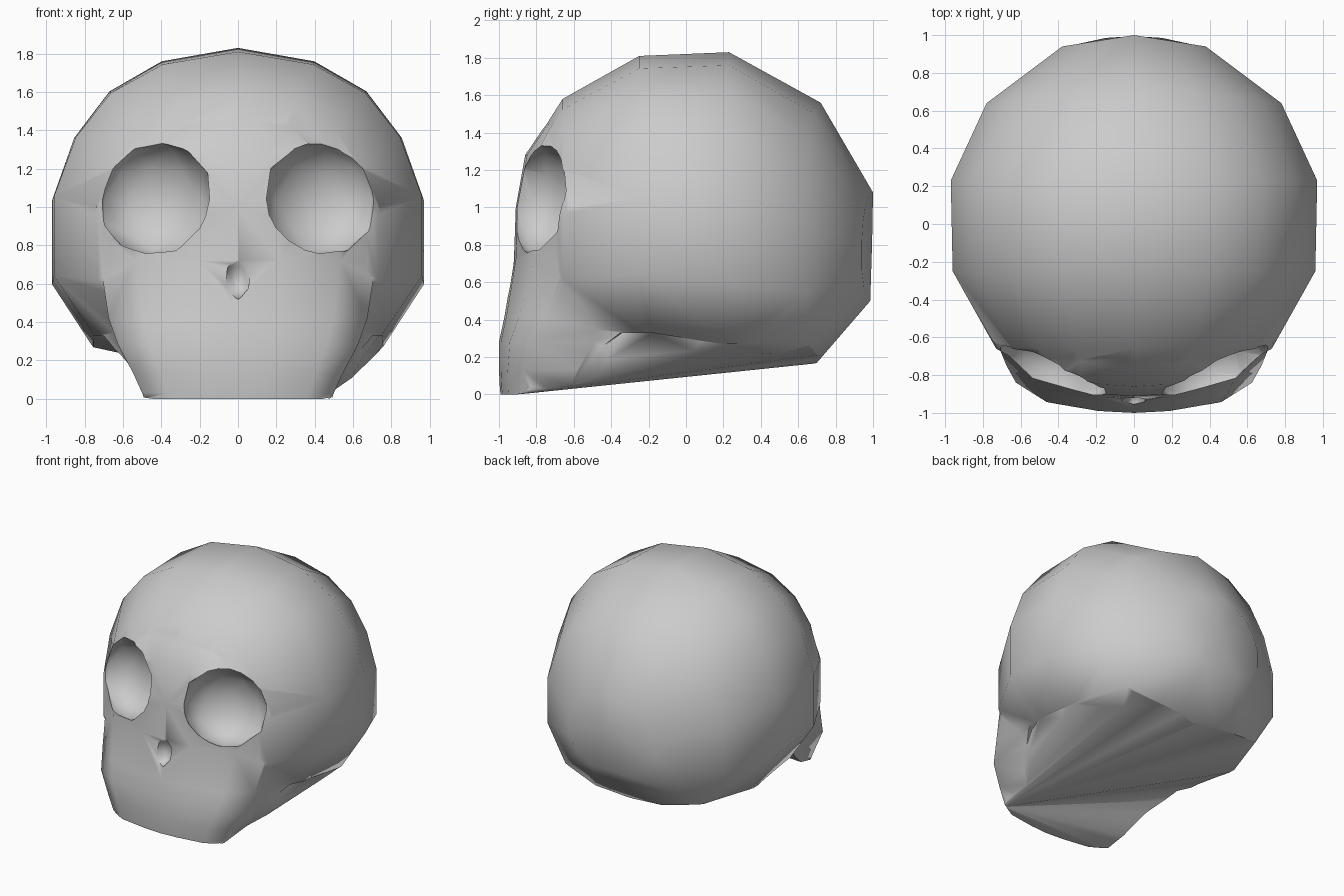
import bpy, bmesh, math

if "Cube" in bpy.data.objects:
    bpy.data.objects.remove(bpy.data.objects["Cube"])


def finish(bm, name):
    bmesh.ops.recalc_face_normals(bm, faces=bm.faces)
    me = bpy.data.meshes.new(name)
    bm.to_mesh(me)
    bm.free()
    ob = bpy.data.objects.new(name, me)
    bpy.context.collection.objects.link(ob)
    return ob


def loft(name, rings, bulge=0):
    """Skin closed rings of equal length and close both ends with a fan."""
    bm = bmesh.new()
    vs = [[bm.verts.new(p) for p in ring] for ring in rings]
    n = len(vs[0])
    for a, b in zip(vs, vs[1:]):
        for i in range(n):
            bm.faces.new((a[i], a[(i + 1) % n], b[(i + 1) % n], b[i]))
    for ring, push in ((vs[0], 0), (vs[-1], bulge)):
        mid = sum((v.co for v in ring), ring[0].co * 0) / n
        mid.y += push
        c = bm.verts.new(mid)
        for i in range(n):
            bm.faces.new((ring[i], ring[(i + 1) % n], c))
    return finish(bm, name)


def mirrored(half, closed_end=False):
    """Half outline starting on the centre line -> full closed outline."""
    back = half[1:-1] if closed_end else half[1:]
    return half + [(-x, y, z) for x, y, z in reversed(back)]


def base_cutter(rim, hub):
    """Everything below the rim; the underside is one fan from a jaw corner."""
    bm = bmesh.new()
    n = len(rim)
    inner = [bm.verts.new(p) for p in rim]
    outer = [bm.verts.new((x * 1.5, y * 1.5, z)) for x, y, z in rim]
    floor = [bm.verts.new((x * 1.5, y * 1.5, -1)) for x, y, z in rim]
    for i in range(n):
        j = (i + 1) % n
        bm.faces.new((inner[i], inner[j], outer[j], outer[i]))
        bm.faces.new((outer[i], outer[j], floor[j], floor[i]))
    for k in range(1, n - 1):
        bm.faces.new((inner[hub], inner[(hub + k) % n], inner[(hub + k + 1) % n]))
    bm.faces.new(floor)
    return finish(bm, "base_cutter")


def cutter(name, loc, scale, turn, sub=2):
    bpy.ops.mesh.primitive_ico_sphere_add(subdivisions=sub, radius=1, location=loc,
                                          rotation=(0, 0, turn))
    ob = bpy.context.object
    ob.name = name
    ob.scale = scale
    return ob


def combine(target, other, op):
    m = target.modifiers.new(op, 'BOOLEAN')
    m.object, m.operation, m.solver = other, op, 'EXACT'
    bpy.context.view_layer.update()
    bpy.ops.object.select_all(action='DESELECT')
    target.select_set(True)
    bpy.context.view_layer.objects.active = target
    bpy.ops.object.modifier_apply(modifier=m.name)
    bpy.data.objects.remove(other)


# Cranium: one half profile scaled along y
profile = [(0, 1), (.41, .955), (.69, .855), (.88, .70), (1, .49), (1, .21), (.78, 0)]
# y, half width, top, rim height, base half width, base height, bow of the ring
sections = [(-.85, .50, 1.28, .60, .40, -.04, -.06),
            (-.66, .73, 1.58, .36, .46, -.05, 0),
            (-.25, .96, 1.81, .33, .66, -.03, 0),
            (.23, .97, 1.83, .27, .62, .0, 0),
            (.72, .78, 1.56, .27, .30, .17, .08),
            (1.0, .38, 1.08, .56, .15, .50, .06)]
rings = []
for y, w, top, rim, bw, bz, bow in sections:
    half = [(x * w, y - bow * x, rim + h * (top - rim)) for x, h in profile]
    half.append((bw, y - max(bow, 0) * .25, bz))
    rings.append(mirrored(half))
skull = loft("skull", rings, .035)

# Face and upper jaw: horizontal rings
# z, half width, front y, corner depth
levels = [(-.05, .47, -.985, .11), (.03, .50, -.995, .12), (.13, .545, -1.0, .13),
          (.28, .625, -1.0, .16), (.42, .675, -.97, .22), (.72, .72, -.92, .28),
          (1.0, .74, -.91, .28), (1.28, .55, -.86, .17), (1.42, .38, -.765, .10),
          (1.5, .2, -.70, .05)]
rings = []
for z, w, f, d in levels:
    rings.append(mirrored([(0, f, z), (.3 * w, f + .01, z), (.74 * w, f + .36 * d, z),
                           (w, f + d, z), (w, -.30, z)]))
combine(skull, loft("face", rings), 'UNION')

# Underside trimmed along the rim from front teeth line to the back
rim = mirrored([(0, -.99, 0), (.25, -.975, 0), (.48, -.90, 0), (.55, -.72, .05),
                (.625, -.50, .22), (.68, -.34, .33), (.735, -.18, .33), (.76, .18, .27),
                (.64, .64, .27), (.35, .70, .21), (0, .73, .17)], True)
combine(skull, base_cutter(rim, 2), 'DIFFERENCE')

# Eye sockets: steep inside, running out towards the temple
for s in (-1, 1):
    eye = cutter("eye_socket", (s * .43, -.78, 1.04), (.32, .22, .31), s * math.radians(19))
    combine(skull, eye, 'DIFFERENCE')

# Nose opening
combine(skull, cutter("nose_opening", (0, -.945, .63), (.075, .07, .12), 0, 1), 'DIFFERENCE')

# Smooth shading
bpy.ops.object.shade_smooth_by_angle(angle=math.radians(65))
